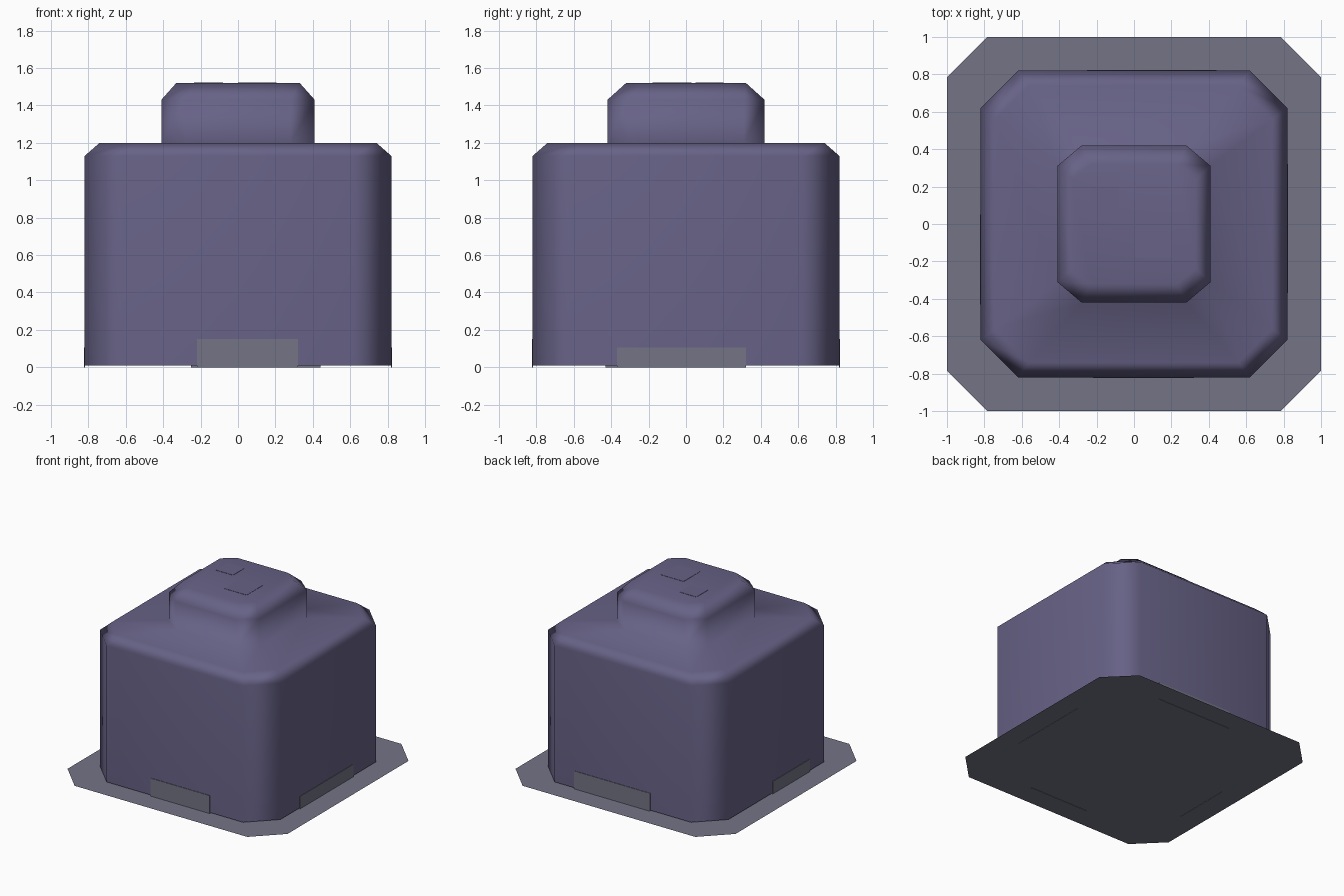
import bpy
import bmesh

cube = bpy.data.objects.get("Cube")
if cube:
    bpy.data.objects.remove(cube)


def material(name, rgb):
    m = bpy.data.materials.new(name)
    m.use_nodes = True
    color = (*rgb, 1)
    m.diffuse_color = color
    m.node_tree.nodes["Principled BSDF"].inputs["Base Color"].default_value = color
    return m


purple = material("dusty purple", (0.135, 0.122, 0.24))
grey = material("purple grey", (0.175, 0.175, 0.24))


def octagon(hx, hy, cx, cy, z):
    """Rectangle with cut corners, anticlockwise from above."""
    return [(hx, cy, z), (cx, hy, z), (-cx, hy, z), (-hx, cy, z),
            (-hx, -cy, z), (-cx, -hy, z), (cx, -hy, z), (hx, -cy, z)]


def loft(name, rings, mat):
    """Skin a stack of octagons and close the last one."""
    bm = bmesh.new()
    loops = [[bm.verts.new(p) for p in octagon(*r)] for r in rings]
    for low, high in zip(loops, loops[1:]):
        for i in range(8):
            j = (i + 1) % 8
            bm.faces.new((low[i], low[j], high[j], high[i]))
    bm.faces.new(loops[-1])
    return finish(name, bm, mat)


def finish(name, bm, mat):
    mesh = bpy.data.meshes.new(name)
    bm.to_mesh(mesh)
    bm.free()
    mesh.materials.append(mat)
    obj = bpy.data.objects.new(name, mesh)
    bpy.context.collection.objects.link(obj)
    return obj


def plate(name, low, high, mat):
    """Thin box between two corners."""
    bm = bmesh.new()
    bmesh.ops.create_cube(bm, size=1)
    for v in bm.verts:
        v.co = [(a + b) / 2 + c * (b - a) for a, b, c in zip(low, high, v.co)]
    return finish(name, bm, mat)


# Ground sheet with cut corners
loft("ground_sheet", [(1, 1, 0.785, 0.785, 0.003)], grey)

# Body, shoulder and raised cap in one smooth skin
body = loft("body_and_cap", [
    (0.82, 0.82, 0.62, 0.62, 0.01),
    (0.82, 0.82, 0.62, 0.62, 1.13),
    (0.74, 0.74, 0.56, 0.56, 1.20),
    (0.41, 0.42, 0.28, 0.31, 1.20),
    (0.41, 0.42, 0.28, 0.31, 1.43),
    (0.33, 0.32, 0.23, 0.24, 1.52),
], purple)
for p in body.data.polygons:
    p.use_smooth = True
body.modifiers.new("Weighted normals", "WEIGHTED_NORMAL")

# Low plates on the four walls
IN, OUT = 0.817, 0.824
plate("front_plate", (-0.22, -OUT, 0), (0.32, -IN, 0.15), grey)
plate("back_plate", (-0.25, IN, 0), (0.44, OUT, 0.15), grey)
plate("left_plate", (IN, -0.37, 0), (OUT, 0.32, 0.105), grey)
plate("right_plate", (-OUT, -0.43, 0), (-IN, 0.05, 0.105), grey)

# Two small panels on the cap
plate("large_cap_panel", (0, -0.18, 1.517), (0.205, 0.03, 1.522), purple)
plate("small_cap_panel", (-0.235, 0.05, 1.517), (-0.08, 0.2, 1.522), purple)
